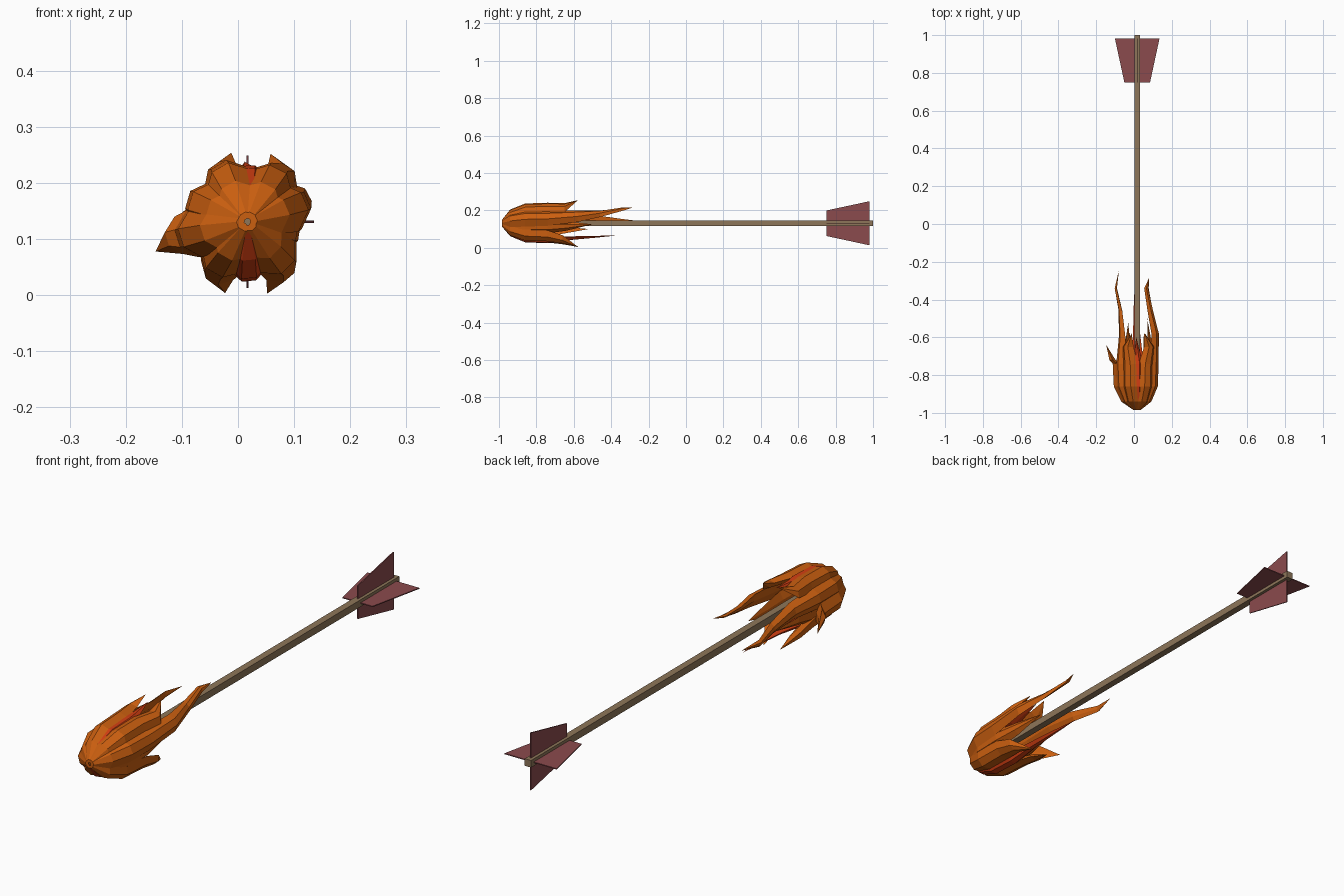
import bpy
from math import sin, cos, radians
from mathutils import Vector

cube = bpy.data.objects.get("Cube")
if cube:
    bpy.data.objects.remove(cube, do_unlink=True)

AXIS = Vector((0.017, 0, 0.131))


def material(name, rgb):
    m = bpy.data.materials.new(name)
    m.use_nodes = True
    m.diffuse_color = (*rgb, 1)
    m.node_tree.nodes["Principled BSDF"].inputs["Base Color"].default_value = (*rgb, 1)
    return m


ORANGE = material("flame orange", (0.60, 0.115, 0.005))
RED = material("flame red", (0.66, 0.05, 0.006))
WOOD = material("shaft wood", (0.27, 0.18, 0.10))
FEATHER = material("feather maroon", (0.26, 0.07, 0.075))


def build(name, verts, faces, mat):
    mesh = bpy.data.meshes.new(name)
    mesh.from_pydata(verts, [], faces)
    mesh.materials.append(mat)
    obj = bpy.data.objects.new(name, mesh)
    bpy.context.collection.objects.link(obj)
    return obj


def box(name, x, y, z, mat):
    """Box from ranges on each axis."""
    v = [(a, b, c) for a in x for b in y for c in z]
    f = [(0, 1, 3, 2), (4, 6, 7, 5), (0, 4, 5, 1), (2, 3, 7, 6), (0, 2, 6, 4), (1, 5, 7, 3)]
    return build(name, v, f, mat)


def tongue(name, angle, tail, mat=ORANGE, width=0.045, reach=1.0):
    """Ridged flame: a shared bulb at the nose, then tail stations (x, y, z, half width), then a point."""
    a = radians(angle)
    out = Vector((cos(a), 0, sin(a)))
    stations = []
    for y, r, w in ((-0.985, 0.012, 0.3), (-0.94, 0.06, 0.85), (-0.86, 0.092, 1.0), (-0.74, 0.098, 0.95)):
        stations.append((AXIS + out * r * reach + Vector((0, y, 0)), w * width))
    stations += [(Vector(t[:3]), t[3]) for t in tail[:-1]]
    verts, faces = [], []
    for c, w in stations:
        radial = Vector((c.x - AXIS.x, 0, c.z - AXIS.z)).normalized()
        side = Vector((-radial.z, 0, radial.x))
        # off-centre outer ridge, two edges and a shallow inner ridge
        for s, r in ((-1, -0.25), (-0.3, 0.4), (0.45, 0.33), (1, -0.3), (0.1, -0.5)):
            verts.append(c + side * s * w + radial * r * w)
    n = 5
    for i in range(len(stations) - 1):
        for j in range(n):
            k = (j + 1) % n
            faces.append((i * n + j, i * n + k, i * n + n + k, i * n + n + j))
    verts.append(Vector(tail[-1]))
    last = (len(stations) - 1) * n
    faces += [(last + j, last + (j + 1) % n, len(verts) - 1) for j in range(n)]
    faces.append(tuple(reversed(range(n))))
    return build(name, verts, faces, mat)


# Square shaft
h = 0.0145
box("shaft", (AXIS.x - h, AXIS.x + h), (-0.93, 1.0), (AXIS.z - h, AXIS.z + h), WOOD)

# Four tapered feathers around the shaft
for i, label in enumerate(("left", "top", "right", "bottom")):
    d = Vector((cos(radians(90 * i)), 0, sin(radians(90 * i))))
    t = Vector((-d.z, 0, d.x)) * 0.002
    outline = [(0.0, 0.75), (0.068, 0.75), (0.118, 0.982), (0.0, 0.982)]
    v = [AXIS + d * r + Vector((0, y, 0)) + t * s for s in (-1, 1) for r, y in outline]
    f = [(0, 1, 2, 3), (7, 6, 5, 4)] + [(j, j + 4, (j + 1) % 4 + 4, (j + 1) % 4) for j in range(4)]
    build("feather_" + label, v, f, FEATHER)

# Long side flames
tongue("flame_left_long", 18, [(0.115, -0.58, 0.172, 0.034), (0.09, -0.46, 0.185, 0.022),
                               (0.068, -0.34, 0.208, 0.014), (0.08, -0.285, 0.215)])
tongue("flame_right_long", 158, [(-0.065, -0.60, 0.165, 0.032), (-0.072, -0.46, 0.15, 0.022),
                                 (-0.097, -0.34, 0.14, 0.014), (-0.08, -0.245, 0.142)])

# Short flames around the head
tongue("flame_top_right", 115, [(-0.035, -0.65, 0.222, 0.033), (-0.012, -0.58, 0.254)])
tongue("flame_top_left", 58, [(0.085, -0.65, 0.217, 0.033), (0.058, -0.58, 0.252)])
tongue("flame_bottom_left", -50, [(0.082, -0.66, 0.04, 0.033), (0.052, -0.575, 0.003)])
tongue("flame_bottom_right", -125, [(-0.042, -0.66, 0.036, 0.033), (-0.023, -0.575, 0.004)])
tongue("flame_right_short", 192, [(-0.115, -0.72, 0.105, 0.034), (-0.147, -0.64, 0.078)], reach=1.15)
tongue("flame_left_short", -14, [(0.085, -0.64, 0.115, 0.026), (0.07, -0.5, 0.125)], width=0.04, reach=0.82)
tongue("flame_inner_right", 222, [(-0.04, -0.66, 0.09, 0.024), (-0.03, -0.52, 0.1)], width=0.036, reach=0.8)

# Red inner flames
tongue("red_flame_top", 88, [(0.018, -0.7, 0.223, 0.02), (0.012, -0.6, 0.238)], RED, 0.034, 0.9)
tongue("red_flame_bottom", -90, [(0.015, -0.62, 0.05, 0.022), (0.01, -0.5, 0.057, 0.013),
                                 (0.0, -0.365, 0.066)], RED, 0.036, 0.95)
